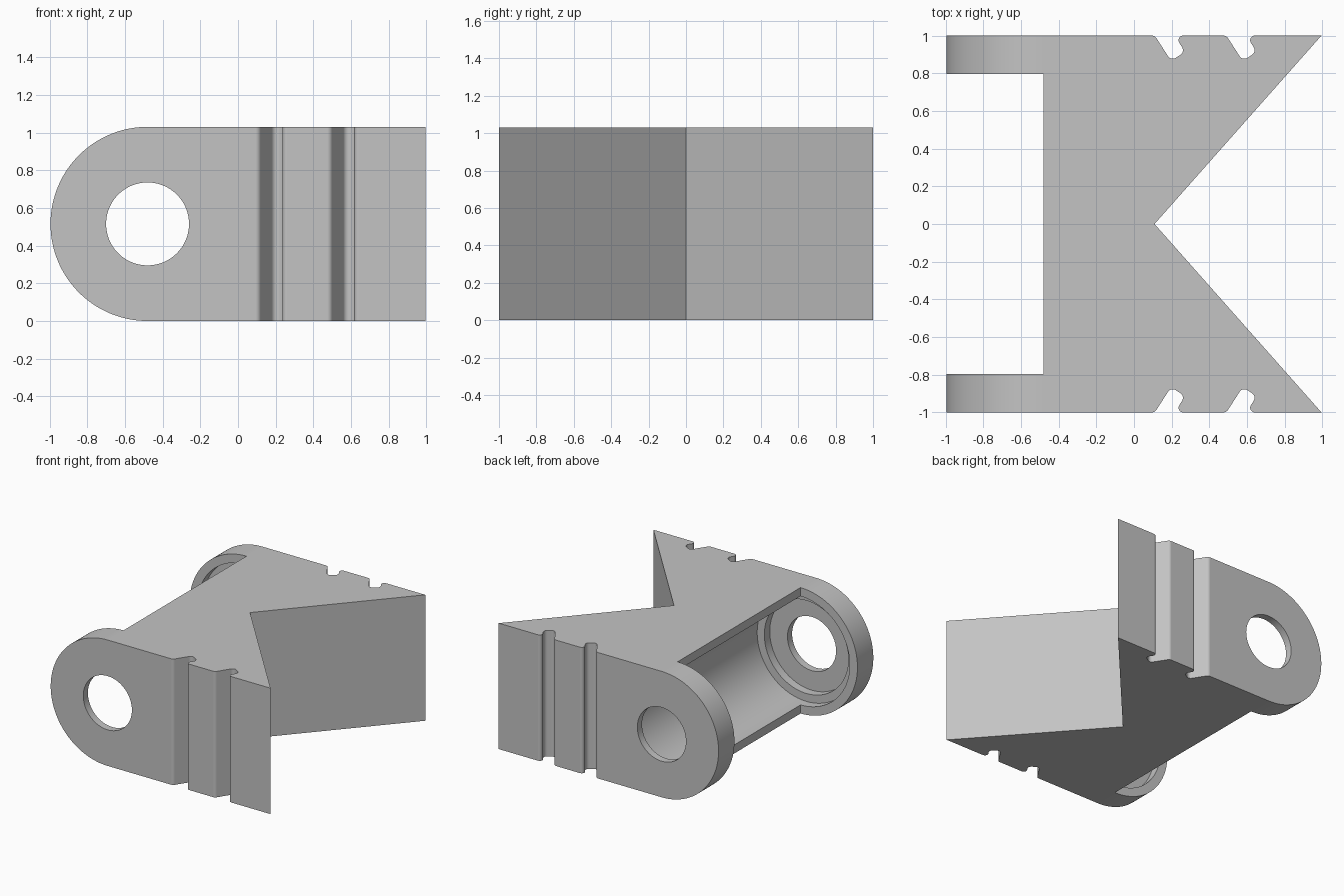
import bpy, bmesh, math
from mathutils import Vector

cube = bpy.data.objects.get("Cube")
if cube:
    bpy.data.objects.remove(cube, do_unlink=True)

HEIGHT = 1.03
R = HEIGHT / 2          # rounded end radius
PIVOT = -0.48           # x of the pivot axis
TIP = 0.995             # x of the pointed ends

grey = bpy.data.materials.new("plain grey")
grey.use_nodes = True
colour = (0.55, 0.55, 0.55, 1)
grey.diffuse_color = colour
grey.node_tree.nodes["Principled BSDF"].inputs["Base Color"].default_value = colour


def make_object(name, bm):
    bmesh.ops.recalc_face_normals(bm, faces=bm.faces)
    mesh = bpy.data.meshes.new(name)
    bm.to_mesh(mesh)
    bm.free()
    mesh.materials.append(grey)
    obj = bpy.data.objects.new(name, mesh)
    bpy.context.collection.objects.link(obj)
    return obj


def prism(name, points, direction):
    """Extrude a closed outline of 3D points."""
    bm = bmesh.new()
    face = bm.faces.new([bm.verts.new(p) for p in points])
    result = bmesh.ops.extrude_face_region(bm, geom=[face], use_keep_orig=True)
    verts = [v for v in result["geom"] if isinstance(v, bmesh.types.BMVert)]
    bmesh.ops.translate(bm, verts=verts, vec=direction)
    return make_object(name, bm)


def lathe_y(name, profile, steps=96):
    """Solid of revolution about the pivot axis from (radius, y) points."""
    bm = bmesh.new()
    rings = []
    for r, y in profile:
        rings.append([bm.verts.new((PIVOT + r * math.cos(a), y, R + r * math.sin(a)))
                      for a in (math.tau * i / steps for i in range(steps))])
    for a, b in zip(rings, rings[1:]):
        for i in range(steps):
            j = (i + 1) % steps
            bm.faces.new((a[i], a[j], b[j], b[i]))
    bm.faces.new(rings[0])
    bm.faces.new(rings[-1])
    return make_object(name, bm)


def fillet(before, corner, after, radius, steps=8):
    """Arc points that round one corner of an outline."""
    p = Vector(corner)
    u = (Vector(before) - p).normalized()
    v = (Vector(after) - p).normalized()
    half = u.angle(v) / 2
    centre = p + (u + v).normalized() * radius / math.sin(half)
    start = p + u * radius / math.tan(half) - centre
    end = p + v * radius / math.tan(half) - centre
    return [centre + start.slerp(end, i / steps).normalized() * radius
            for i in range(steps + 1)]


def notch(x):
    """Slanted slot with rounded corners, cut into the side y = 1."""
    down = Vector((0.54, -0.84))
    across = Vector((0.84, 0.54))
    a = Vector((x, 1))
    b = a + down * 0.16
    c = b + across * 0.089
    d = c - down * ((1 - c.y) / 0.84)
    path = [a - Vector((0.1, 0)), a, b, c, d, d + Vector((0.1, 0))]
    points = []
    for i, radius in enumerate((0.03, 0.03, 0.03, 0.025), 1):
        points += fillet(path[i - 1], path[i], path[i + 1], radius)
    return points


def boolean(target, cutter, operation):
    mod = target.modifiers.new(cutter.name, "BOOLEAN")
    mod.operation = operation
    mod.solver = "EXACT"
    mod.object = cutter
    bpy.context.view_layer.objects.active = target
    bpy.ops.object.modifier_apply(modifier=mod.name)
    bpy.data.objects.remove(cutter, do_unlink=True)


# Plan outline: fork ears at one end, V-shaped cut at the other, notched sides
half = [Vector((PIVOT, 0.795)), Vector((-1.1, 0.795)), Vector((-1.1, 1))]
half += notch(0.11) + notch(0.49) + [Vector((TIP, 1))]
outline = half + [Vector((0.109, 0))] + [Vector((p.x, -p.y)) for p in reversed(half)]
body = prism("clevis_body", [(p.x, p.y, -0.1) for p in outline], (0, 0, HEIGHT + 0.2))

# Side outline: half-round end
arc = [math.pi / 2 + math.pi * i / 64 for i in range(65)]
side = [(PIVOT + R * math.cos(a), -1.1, R + R * math.sin(a)) for a in arc]
side += [(1.2, -1.1, 0), (1.2, -1.1, HEIGHT)]
boolean(body, prism("side_shape", side, (0, 2.2, 0)), "INTERSECT")

# Stepped bore: barrel cavity, inner seat, through hole
steps = [(0.22, 1.1), (0.22, 0.94), (0.38, 0.94), (0.38, 0.87), (0.445, 0.87)]
bore = steps + [(r, -y) for r, y in reversed(steps)]
boolean(body, lathe_y("bore_shape", bore), "DIFFERENCE")

# Smooth curved surfaces, crisp edges
bpy.ops.object.select_all(action="DESELECT")
body.select_set(True)
bpy.context.view_layer.objects.active = body
bpy.ops.object.shade_smooth_by_angle(angle=math.radians(30))
weighted = body.modifiers.new("clean_shading", "WEIGHTED_NORMAL")
weighted.keep_sharp = True
